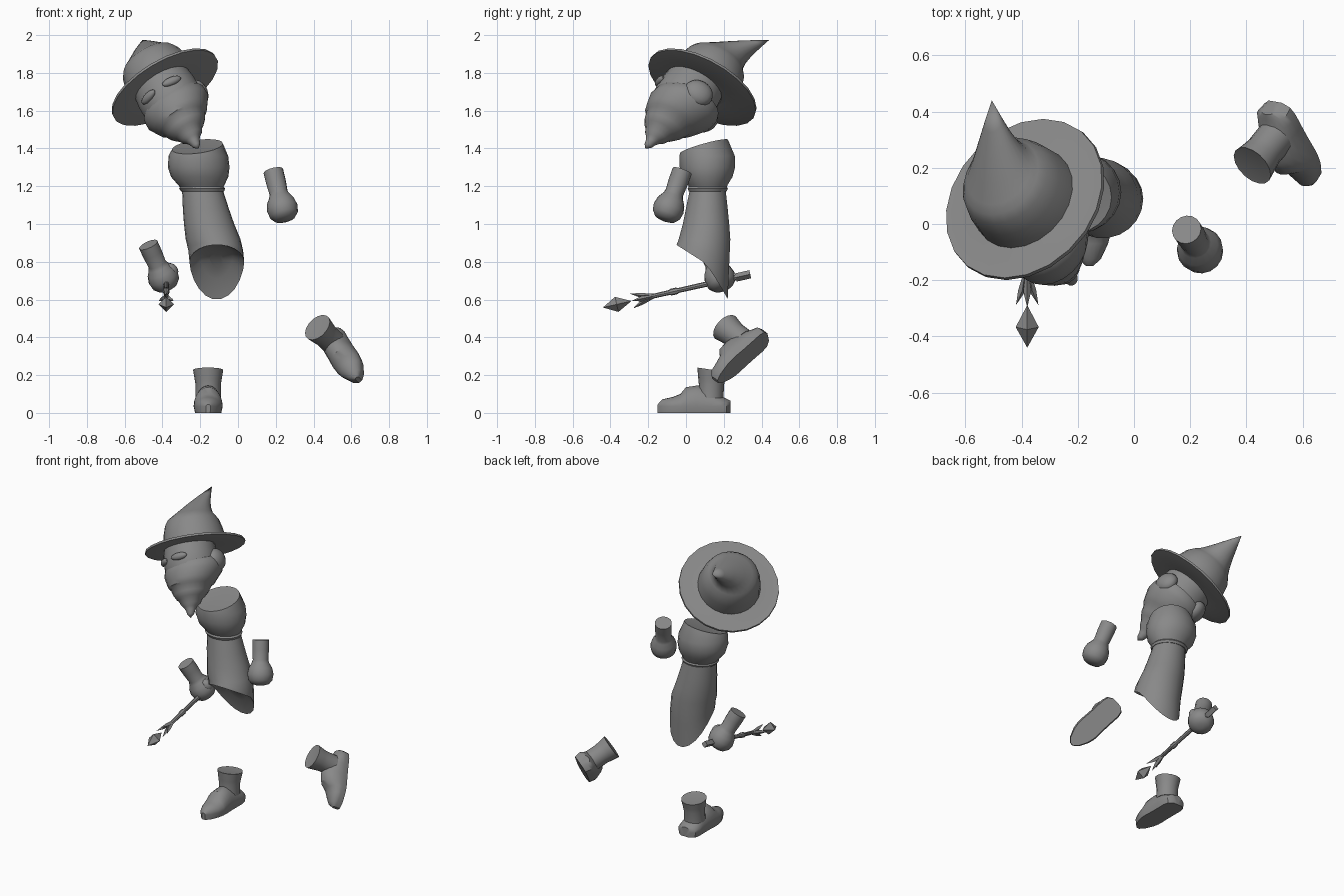
import bpy, bmesh, math
from mathutils import Matrix, Vector

cube = bpy.data.objects.get("Cube")
if cube:
    bpy.data.objects.remove(cube)

grey = bpy.data.materials.new("plain_grey")
grey.use_nodes = True
GREY = (0.25, 0.25, 0.25, 1)
grey.diffuse_color = GREY
grey.node_tree.nodes["Principled BSDF"].inputs["Base Color"].default_value = GREY
made = []


def frame(origin, up, forward):
    """Local z is up, local -y is forward."""
    z = Vector(up).normalized()
    y = -Vector(forward)
    y = (y - z * y.dot(z)).normalized()
    rot = Matrix((y.cross(z), y, z)).transposed().to_4x4()
    return Matrix.Translation(origin) @ rot


def finish(name, bm, matrix):
    bmesh.ops.transform(bm, matrix=matrix, verts=bm.verts)
    bmesh.ops.recalc_face_normals(bm, faces=bm.faces)
    mesh = bpy.data.meshes.new(name)
    bm.to_mesh(mesh)
    bm.free()
    mesh.materials.append(grey)
    obj = bpy.data.objects.new(name, mesh)
    bpy.context.collection.objects.link(obj)
    made.append(obj)
    return obj


def skin(name, rings, matrix=Matrix(), closed=False):
    """Bridge point loops; cap both ends unless the loops close on themselves."""
    bm = bmesh.new()
    loops = [[bm.verts.new(p) for p in ring] for ring in rings]
    n = len(loops[0])
    pairs = list(zip(loops, loops[1:]))
    if closed:
        pairs.append((loops[-1], loops[0]))
    for a, b in pairs:
        for i in range(n):
            j = (i + 1) % n
            bm.faces.new((a[i], a[j], b[j], b[i]))
    if not closed:
        bm.faces.new(loops[0])
        bm.faces.new(loops[-1])
    bmesh.ops.remove_doubles(bm, verts=bm.verts, dist=0.0005)
    return finish(name, bm, matrix)


def circle(z, rx, ry=None, cx=0, cy=0, seg=22):
    ry = ry or rx
    return [Vector((cx + rx * math.cos(t), cy + ry * math.sin(t), z))
            for t in (2 * math.pi * i / seg for i in range(seg))]


def lathe(name, profile, matrix=Matrix(), seg=22, closed=False):
    """Profile rows: height, radius, and an optional y offset."""
    rings = [circle(p[0], p[1], cy=p[2] if len(p) > 2 else 0, seg=seg) for p in profile]
    return skin(name, rings, matrix, closed)


def ball(name, matrix, centre, size, turn=0):
    bm = bmesh.new()
    bmesh.ops.create_uvsphere(bm, u_segments=16, v_segments=10, radius=1)
    local = (Matrix.Translation(centre) @ Matrix.Rotation(turn, 4, 'Z')
             @ Matrix.Diagonal((*size, 1)))
    return finish(name, bm, matrix @ local)


# Hat, tilted with the head
head = frame((-0.385, 0.085, 1.72), (-0.465, 0.436, 0.775), (-0.35, -0.88, 0.32))
lathe("hat_brim", [(0, 0.14), (-0.005, 0.25), (0, 0.316), (0.014, 0.314),
                   (0.014, 0.25), (0.025, 0.14)], head, closed=True)
lathe("hat_crown", [(0, 0.2), (0.03, 0.197), (0.1, 0.187), (0.16, 0.17), (0.19, 0.15),
                    (0.21, 0.13, 0.01), (0.25, 0.1, 0.04), (0.3, 0.068, 0.085),
                    (0.35, 0.037, 0.137), (0.407, 0.0001, 0.2)], head)

# Head, eyes and beard
lathe("face", [(0.01, 0.16, -0.045), (-0.06, 0.168, -0.05), (-0.14, 0.168, -0.05),
               (-0.22, 0.14, -0.055)], head)
for side, label in ((1, "left"), (-1, "right")):
    ball(label + "_eye", head, (0.075 * side, -0.2, -0.085), (0.055, 0.02, 0.023), 0.45 * side)
    ball(label + "_sideburn", head, (0.13 * side, 0.05, -0.11), (0.05, 0.08, 0.07), 0.4 * side)
lathe("beard", [(-0.1, 0.165, -0.02), (-0.125, 0.182, -0.03), (-0.17, 0.184, -0.042),
                (-0.22, 0.16, -0.06), (-0.25, 0.145, -0.07), (-0.26, 0.13, -0.073),
                (-0.3, 0.112, -0.082), (-0.33, 0.09, -0.09), (-0.34, 0.076, -0.092),
                (-0.37, 0.062, -0.095), (-0.39, 0.042, -0.1), (-0.41, 0.03, -0.103),
                (-0.435, 0.022, -0.107), (-0.46, 0.0001, -0.112)], head)

# Robe: chest, narrow waist and a skirt with a hem falling low behind
chest = [(1.41, 0.135, 0.128, -0.215, 0.095), (1.36, 0.158, 0.148, -0.21, 0.112),
         (1.3, 0.163, 0.148, -0.208, 0.113), (1.25, 0.152, 0.135, -0.203, 0.113),
         (1.21, 0.125, 0.108, -0.195, 0.115), (1.185, 0.108, 0.096, -0.19, 0.116)]
rings = [circle(*row) for row in chest]
for p in rings[0]:
    p.z += 0.12 * (p.x + 0.215) + 0.28 * (p.y - 0.095)
dish = [Vector((-0.215, 0.095, 1.395)).lerp(p, 0.8) for p in rings[0]]
skin("robe_chest", [dish] + rings)
skin("belt", [circle(1.2, 0.113, 0.1, -0.192, 0.115), circle(1.187, 0.122, 0.108, -0.19, 0.115),
              circle(1.172, 0.113, 0.101, -0.187, 0.115)])


def hem_height(s):
    return 0.89 - 0.09 * (s + 1) if s < 0 else 0.8 - 0.2 * s ** 1.2


skirt = [circle(1.18, 0.108, 0.096, -0.188, 0.115), circle(1.08, 0.122, 0.112, -0.17, 0.11),
         circle(1.0, 0.133, 0.124, -0.153, 0.106), circle(0.92, 0.145, 0.138, -0.132, 0.098)]
hem = circle(0, 0.145, 0.132, -0.112, 0.09)
for p in hem:
    s = (p.y - 0.09) / 0.132
    p.z = hem_height(s)
    p.y += 0.03 * max(-s, 0) * -0.3
skirt.append([a.lerp(b, 0.5) + Vector((0.004, 0, 0)) for a, b in zip(skirt[-1], hem)])
skirt.append(hem)
middle = Vector((-0.115, 0.13, 0.8))
for f, lift in ((0.08, 0.01), (0.4, 0.03), (0.75, 0.02)):
    skirt.append([p.lerp(middle, f) + Vector((0, 0, lift)) for p in hem])
skin("robe_skirt", skirt)

# Floating arms: sleeve running into a rounded mitten
ARM = [(0, 0.053), (0.06, 0.053), (0.13, 0.049), (0.15, 0.056), (0.18, 0.074),
       (0.22, 0.083), (0.26, 0.076), (0.285, 0.055), (0.295, 0.02)]


def arm(label, top, end, scale):
    axis = Vector(end) - Vector(top)
    m = frame(top, axis, (1, 0, 0))
    lathe(label + "_arm", [(h * scale, r) for h, r in ARM], m, seg=16)
    return m


arm("left", (0.187, -0.02, 1.28), (0.25, -0.115, 1.02), 0.97)
right = arm("right", (-0.475, 0.11, 0.89), (-0.37, 0.2, 0.66), 0.92)
ball("right_thumb", right, (0, -0.05, 0.185), (0.035, 0.04, 0.045))

# Wand held in the right hand
tip, butt = Vector((-0.38, -0.44, 0.558)), Vector((-0.38, 0.345, 0.735))
wand = frame(tip, butt - tip, (1, 0, 0))
lathe("wand_crystal", [(0, 0.0001), (0.075, 0.041), (0.155, 0.0001)], wand, seg=4)
lathe("wand_shaft", [(0.21, 0.012), (0.36, 0.013), (0.37, 0.018), (0.4, 0.018),
                     (0.41, 0.013), (0.73, 0.015)], wand, seg=8)
lathe("wand_pommel", [(0.72, 0.022), (0.8, 0.022)], wand, seg=4)
for k in range(4):
    spin = wand @ Matrix.Rotation(k * math.pi / 2, 4, 'Z')
    lathe("wand_prong_%d" % (k + 1), [(0.155, 0.0001, 0.04), (0.21, 0.014, 0.018),
                                      (0.28, 0.005, 0.006)], spin, seg=4)

# Boots: pointed shoe with a flared cuff, toe towards local -y
SHOE = [(-0.15, 0.012, 0.045), (-0.125, 0.04, 0.072), (-0.07, 0.066, 0.084),
        (-0.03, 0.075, 0.1), (0, 0.077, 0.136), (0.06, 0.074, 0.145), (0.13, 0.074, 0.13),
        (0.18, 0.075, 0.09), (0.215, 0.066, 0.075), (0.235, 0.035, 0.065)]


def boot(label, m):
    rings = []
    for y, w, h in SHOE:
        arch = [Vector((w * math.cos(t), y, 0.035 + (h - 0.035) * math.sin(t)))
                for t in (math.pi * i / 10 for i in range(11))]
        sole = [Vector((-0.9 * w, y, 0)), Vector((0, y, 0)), Vector((0.9 * w, y, 0))]
        rings.append(arch + sole)
    skin(label + "_shoe", rings, m)
    cuff = [circle(0.08, 0.068, cy=0.13, seg=16), circle(0.15, 0.067, cy=0.135, seg=16),
            circle(0.18, 0.072, cy=0.137, seg=16), circle(0.228, 0.08, cy=0.14, seg=16)]
    for p in cuff[-1]:
        p.z -= 0.15 * (p.y - 0.14)
    cuff.append([Vector((0, 0.14, 0.215)).lerp(p, 0.85) for p in cuff[-1]])
    skin(label + "_cuff", cuff, m)


boot("right", Matrix.Translation((-0.158, 0, 0)))
toe_dir, up_dir = Vector((0.42, -0.63, -0.65)), Vector((-0.52, -0.71, 0.48))
boot("left", frame(Vector((0.655, 0.178, 0.16)) - 0.15 * toe_dir, up_dir, toe_dir))

# Smooth shading with crisp edges
bpy.ops.object.select_all(action='DESELECT')
for obj in made:
    obj.select_set(True)
bpy.context.view_layer.objects.active = made[0]
bpy.ops.object.shade_smooth_by_angle(angle=math.radians(40))
